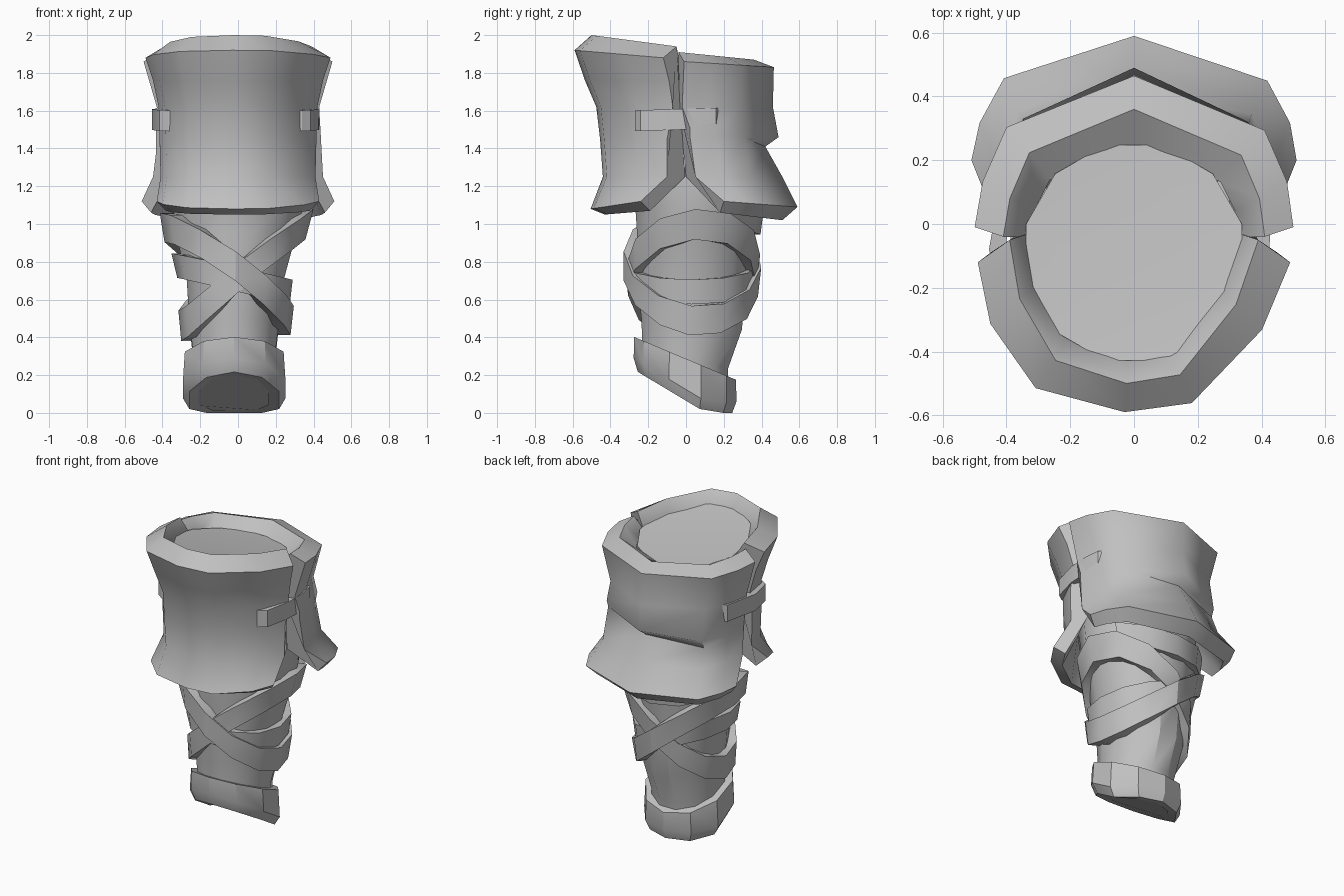
import bpy, bmesh, math

if "Cube" in bpy.data.objects:
    bpy.data.objects.remove(bpy.data.objects["Cube"])

grey = bpy.data.materials.new("worn grey")
grey.diffuse_color = (0.53, 0.53, 0.53, 1)
grey.use_nodes = True
grey.node_tree.nodes["Principled BSDF"].inputs["Base Color"].default_value = grey.diffuse_color


def loft(name, rows, close_u=True, close_v=False, caps=(), smooth=32):
    """Skin rows of points; close_u joins each row's ends, close_v joins the last row to the first."""
    bm = bmesh.new()
    grid = [[bm.verts.new(p) for p in row] for row in rows]
    n, m = len(grid), len(grid[0])
    for i in range(n if close_v else n - 1):
        a, b = grid[i], grid[(i + 1) % n]
        for j in range(m if close_u else m - 1):
            k = (j + 1) % m
            bm.faces.new((a[j], a[k], b[k], b[j]))
    for c in caps:
        bm.faces.new(grid[c])
    bmesh.ops.recalc_face_normals(bm, faces=bm.faces)
    mesh = bpy.data.meshes.new(name)
    bm.to_mesh(mesh)
    bm.free()
    ob = bpy.data.objects.new(name, mesh)
    bpy.context.collection.objects.link(ob)
    mesh.materials.append(grey)
    bpy.ops.object.select_all(action='DESELECT')
    ob.select_set(True)
    bpy.context.view_layer.objects.active = ob
    bpy.ops.object.shade_smooth_by_angle(angle=math.radians(smooth))
    return ob


def plate(name, columns, section, fold=None):
    """Curved cuff half; section rows are (z middle, z side, half width, y middle, y side).
    The row numbered fold is pushed in near the middle to make a crease."""
    rows = []
    for u, f in columns:
        row = []
        for i, (zm, zs, hw, ym, ys) in enumerate(section):
            x, y, z = u * hw, ys + (ym - ys) * f, zs + (zm - zs) * f
            if fold and i in (fold - 1, fold):
                z += .12 * x
            if i == fold:
                y -= .08 * max(0, (f - .5) * 2)
            row.append((x, y, z))
        rows.append(row)
    seam = [i for i in range(len(rows))]
    return loft(name, rows, caps=(0, -1), smooth=55)


# Front cuff plate: recess wall, rim, outside, hem, inside; its ends are chamfered into the seam
plate("front_cuff",
      [(-1, 0), (-.92, .41), (-.63, .84), (-.06, 1), (.37, .94), (.82, .45), (1, 0)],
      [(1.90, 1.84, .33, -.41, -.03), (2.0, 1.94, .39, -.50, -.05),
       (1.92, 1.88, .49, -.59, -.12), (1.76, 1.76, .45, -.535, -.09),
       (1.62, 1.62, .42, -.475, -.07), (1.45, 1.45, .415, -.455, -.10),
       (1.25, 1.25, .41, -.44, -.10), (1.08, 1.12, .43, -.505, -.24),
       (1.05, 1.07, .38, -.43, -.19), (1.25, 1.25, .36, -.37, -.005),
       (1.6, 1.6, .36, -.42, -.03)])

# Back cuff plate, with a crease across the middle and a flared hem
plate("back_cuff",
      [(-1, 0), (-.95, .3), (-.80, .66), (0, 1), (.82, .64), (.96, .3), (1, 0)],
      [(1.79, 1.83, .33, .23, -.04), (1.87, 1.91, .41, .36, -.04),
       (1.83, 1.86, .50, .465, -.01), (1.62, 1.62, .43, .46, -.02),
       (1.46, 1.46, .435, .49, .02), (1.41, 1.42, .435, .50, .02),
       (1.25, 1.25, .45, .51, .05), (1.09, 1.12, .51, .59, .20),
       (1.02, 1.06, .46, .51, .18), (1.25, 1.25, .36, .40, .0),
       (1.6, 1.6, .36, .40, -.035)], fold=5)

# Side straps bridging the gap between the plates
for side, label in ((1, "right"), (-1, "left")):
    rows = []
    for x, y in ((.34, -.27), (.385, -.24), (.425, -.08), (.43, .06), (.415, .16), (.37, .19)):
        x += .03 if side < 0 and y < 0 else 0
        rows.append([(side * (x - d), y, z + .03 * y)
                     for d, z in ((0, 1.50), (0, 1.61), (.05, 1.61), (.05, 1.50))])
    loft(label + "_strap", rows, caps=(0, -1))

# Leg core: z, centre x, centre y, radius x, radius y
CORE = [(.30, -.02, -.005, .225, .235), (.47, -.02, .03, .245, .275), (.7, -.015, .03, .265, .30),
        (.95, -.01, .045, .33, .315), (1.1, 0, .05, .36, .33), (1.3, 0, .02, .345, .36)]


def ring(cx, cy, rx, ry, zf, n=12):
    pts = []
    for i in range(n):
        a = 2 * math.pi * (i + .5) / n
        x, y = cx + rx * math.cos(a), cy + ry * math.sin(a)
        pts.append((x, y, zf(y)))
    return pts


def sole(y):
    return max(0, .22 - .6 * (y + .26))


rows = [ring(-.02, 0, .22, .23, lambda y: sole(y) + .012)]
for z, cx, cy, rx, ry in CORE:
    tilt = {.30: .3, .47: .1}.get(z, 0)
    rows.append(ring(cx, cy, rx, ry, lambda y: z - tilt * y))
loft("leg_core", rows, caps=(0,))

# Sloping floor of the shallow recess in the top
floor = lambda y: 1.925 - .17 * (y + .41)
loft("recess_floor", [ring(0, -.09, .35, .35, floor), ring(0, -.1, .25, .28, lambda y: floor(y) - .005)],
     caps=(1,))

# Slanted ankle band
upper = lambda y: .40 - .42 * (y + .27)
loft("ankle_band",
     [ring(-.02, -.005, .22, .22, upper, 10), ring(-.02, -.005, .275, .27, upper, 10),
      ring(-.02, -.005, .285, .272, lambda y: sole(y) + .06, 10),
      ring(-.02, -.005, .25, .25, sole, 10), ring(-.02, -.005, .19, .2, lambda y: sole(y) + .014, 10)])


def core_at(z):
    for a, b in zip(CORE, CORE[1:]):
        if z <= b[0]:
            t = max(0, (z - a[0]) / (b[0] - a[0]))
            return [p + (q - p) * t for p, q in zip(a[1:], b[1:])]
    return CORE[-1][1:]


def wrap(name, z0, swing, phase, height, out, start=0, end=12):
    """Tilted cloth band around the leg; start and end count twelfths of a turn from the right side."""
    rows = []
    whole = end - start == 12
    for i in range(start, end if whole else end + 1):
        a = 2 * math.pi * i / 12
        z = z0 + swing * math.cos(a - phase)
        row = []
        for dz, d in ((-.5, -.02), (-.5, out), (.5, out), (.5, -.02)):
            zz = z + dz * height
            cx, cy, rx, ry = core_at(zz)
            row.append((cx + (rx + d) * math.cos(a), cy + (ry + d) * math.sin(a), zz))
        rows.append(row)
    loft(name, rows, close_u=False, close_v=whole)


# Two crossing wraps, a level one beneath them and one tucked under the back hem
wrap("wrap_high_left", .735, -.25, .17, .155, .06)
wrap("wrap_high_right", .73, .27, .1, .16, .046)
wrap("wrap_level", .71, -.07, 0, .13, .038)
wrap("wrap_upper", 1.10, .09, -math.pi / 2, .13, .035, 1, 5)
